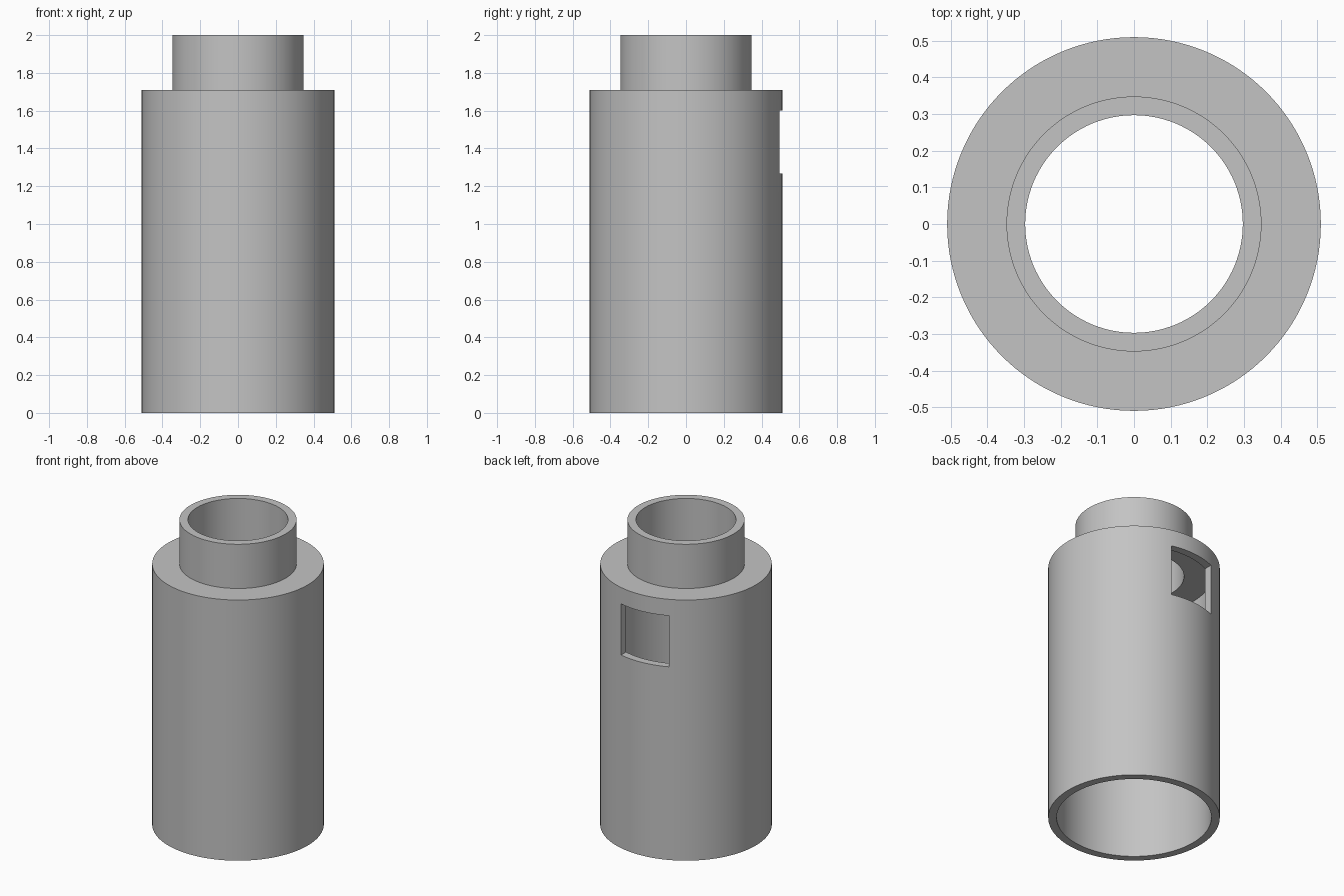
import bpy, bmesh, math

if "Cube" in bpy.data.objects:
    bpy.data.objects.remove(bpy.data.objects["Cube"])

SEGMENTS = 128

grey = bpy.data.materials.new("plain grey")
grey.diffuse_color = (0.55, 0.55, 0.55, 1)
grey.use_nodes = True
grey.node_tree.nodes["Principled BSDF"].inputs["Base Color"].default_value = grey.diffuse_color


def mesh_object(name, bm):
    bmesh.ops.recalc_face_normals(bm, faces=bm.faces)
    mesh = bpy.data.meshes.new(name)
    bm.to_mesh(mesh)
    bm.free()
    mesh.materials.append(grey)
    obj = bpy.data.objects.new(name, mesh)
    bpy.context.collection.objects.link(obj)
    return obj


def lathe(name, profile):
    """Revolve a closed (radius, z) outline around the z axis."""
    bm = bmesh.new()
    rings = []
    for i in range(SEGMENTS):
        a = 2 * math.pi * i / SEGMENTS
        rings.append([bm.verts.new((r * math.cos(a), r * math.sin(a), z)) for r, z in profile])
    n = len(profile)
    for i in range(SEGMENTS):
        here, there = rings[i], rings[(i + 1) % SEGMENTS]
        for j in range(n):
            k = (j + 1) % n
            bm.faces.new((here[j], there[j], there[k], here[k]))
    return mesh_object(name, bm)


def box(name, low, high):
    bm = bmesh.new()
    bmesh.ops.create_cube(bm, size=1)
    for v in bm.verts:
        v.co = [low[i] if v.co[i] < 0 else high[i] for i in range(3)]
    return mesh_object(name, bm)


# Hollow sleeve: wide open-bottomed body, flat shoulder and narrow open neck
sleeve = lathe("sleeve", [(0.51, 0), (0.51, 1.71), (0.348, 1.71), (0.348, 2),
                          (0.297, 2), (0.297, 1.655), (0.46, 1.655), (0.46, 0)])

# Square window through the back wall, slightly off centre
cutter = box("window_cutter", (-0.205, 0.3, 1.267), (0.125, 0.7, 1.602))
cutter.hide_render = True
cut = sleeve.modifiers.new("window", 'BOOLEAN')
cut.operation = 'DIFFERENCE'
cut.solver = 'EXACT'
cut.object = cutter

bpy.context.view_layer.objects.active = sleeve
sleeve.select_set(True)
bpy.ops.object.modifier_apply(modifier=cut.name)
bpy.data.objects.remove(cutter)

# Smooth round walls, sharp rims
bpy.ops.object.shade_smooth_by_angle(angle=math.radians(30))
